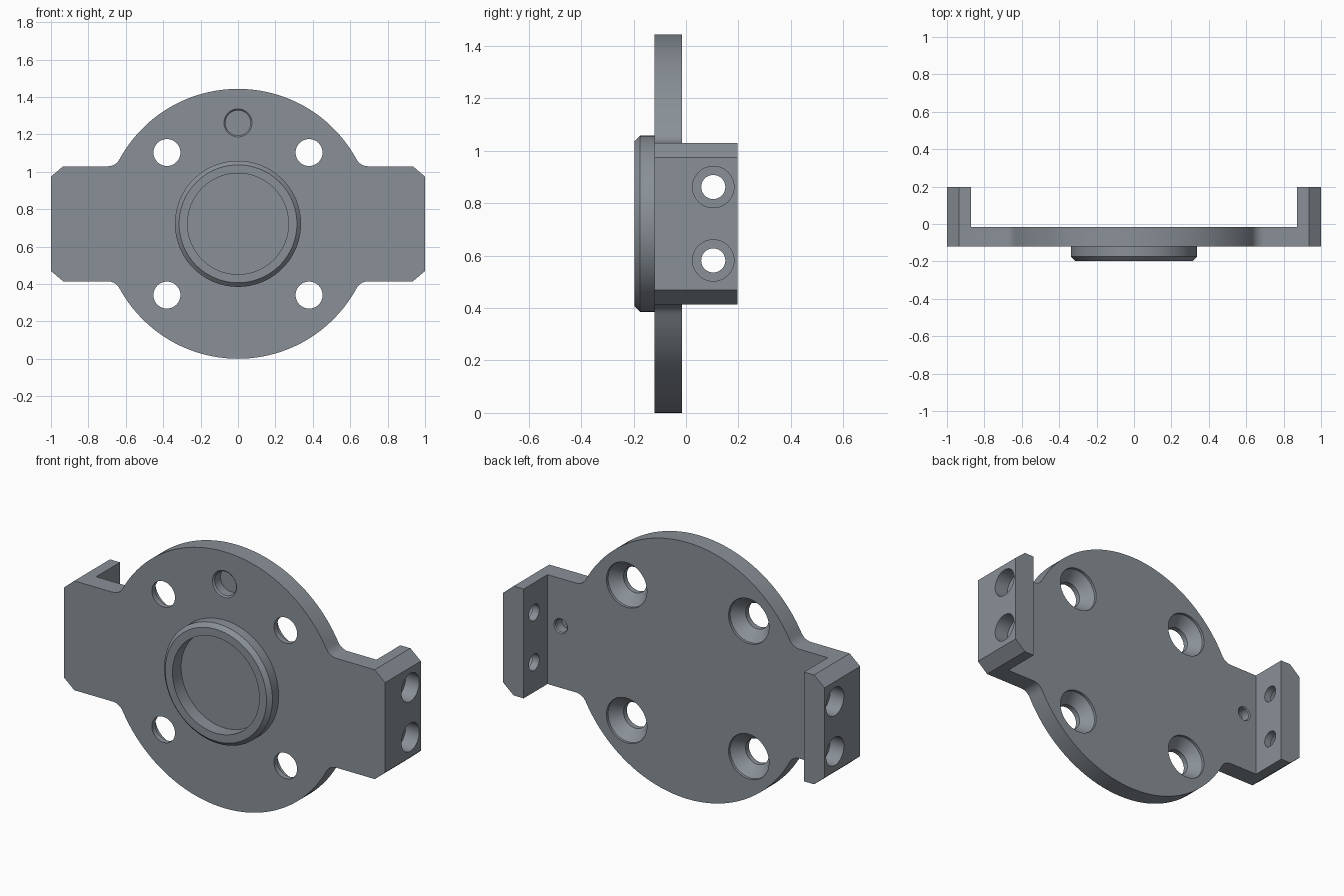
import bpy, bmesh
from math import sin, cos, pi, atan2, sqrt
from mathutils import Vector

if "Cube" in bpy.data.objects:
    bpy.data.objects.remove(bpy.data.objects["Cube"])

CZ, R = 0.7215, 0.7215            # disc centre height and radius
FRONT, BACK, TIP = -0.12, -0.015, 0.197
ARM, FIL = 0.3075, 0.07           # arm half height, fillet radius


def finish(bm, name):
    bmesh.ops.recalc_face_normals(bm, faces=bm.faces)
    me = bpy.data.meshes.new(name)
    bm.to_mesh(me)
    bm.free()
    ob = bpy.data.objects.new(name, me)
    bpy.context.collection.objects.link(ob)
    return ob


def lathe(name, profile, origin, axis, ring=False, n=64):
    """Revolve (radius, height) points around axis; ring closes the section."""
    bm = bmesh.new()
    q = Vector(axis).to_track_quat('Z', 'Y')
    loops = [[bm.verts.new(Vector(origin) + q @ Vector((r * cos(2 * pi * i / n), r * sin(2 * pi * i / n), h)))
              for i in range(n)] for r, h in profile]
    pairs = list(zip(loops, loops[1:]))
    if ring:
        pairs.append((loops[-1], loops[0]))
    else:
        bm.faces.new(loops[0])
        bm.faces.new(loops[-1])
    for a, b in pairs:
        for i in range(n):
            j = (i + 1) % n
            bm.faces.new((a[i], a[j], b[j], b[i]))
    return finish(bm, name)


def boolean(target, tool, op):
    m = target.modifiers.new(op, 'BOOLEAN')
    m.operation, m.object, m.solver = op, tool, 'EXACT'
    bpy.context.view_layer.objects.active = target
    bpy.ops.object.modifier_apply(modifier=m.name)
    bpy.data.objects.remove(tool)


def arc(cx, cz, r, a0, a1, n):
    return [(cx + r * cos(a0 + (a1 - a0) * i / n), cz + r * sin(a0 + (a1 - a0) * i / n)) for i in range(n + 1)]


# Outline quadrant (arm end, chamfer, fillet, disc arc), then mirrored twice
fz = ARM + FIL
fx = sqrt((R + FIL) ** 2 - fz ** 2)
join = atan2(fz, fx)
quad = [(1.0, ARM - 0.055), (0.935, ARM)]
quad += arc(fx, fz, FIL, 1.5 * pi, join + pi, 8)
quad += arc(0, 0, R, join, pi / 2, 24)[1:]
half = quad + [(-x, z) for x, z in reversed(quad[:-1])]
outline = half + [(x, -z) for x, z in reversed(half)]

# Plate with end flanges: extruded outline with the middle cut away behind
bm = bmesh.new()
face = bm.faces.new([bm.verts.new((x, FRONT, CZ + z)) for x, z in outline])
ext = bmesh.ops.extrude_face_region(bm, geom=[face])
bmesh.ops.translate(bm, vec=(0, TIP - FRONT, 0),
                    verts=[v for v in ext['geom'] if isinstance(v, bmesh.types.BMVert)])
body = finish(bm, "mounting_plate")
bm = bmesh.new()
bmesh.ops.create_cube(bm, size=1)
bmesh.ops.scale(bm, vec=(1.745, 1, 2), verts=bm.verts)
bmesh.ops.translate(bm, vec=(0, BACK + 0.5, CZ), verts=bm.verts)
boolean(body, finish(bm, "flange_gap_cutter"), 'DIFFERENCE')

# Raised locating ring on the front
ring = lathe("locating_ring", [(0.27, -0.04), (0.337, -0.04), (0.337, 0.055), (0.315, 0.077), (0.27, 0.077)],
             (0, FRONT, CZ), (0, -1, 0), ring=True, n=96)
boolean(body, ring, 'UNION')

# Cutters: four countersunk holes, dimples, and counterbored flange holes
cutters = []
for sx in (-1, 1):
    for sz in (-1, 1):
        cutters.append(lathe("countersink_cutter",
                             [(0.126, 0.02), (0.126, -0.015), (0.072, -0.075), (0.072, -0.15)],
                             (sx * 0.38, BACK, CZ + sz * 0.381), (0, 1, 0)))
        cutters.append(lathe("flange_hole_cutter",
                             [(0.079, 0.03), (0.079, -0.085), (0.046, -0.085), (0.046, -0.16)],
                             (sx, 0.104, CZ + sz * 0.14), (sx, 0, 0), n=48))
    cutters.append(lathe("back_dimple_cutter",
                         [(0.042, 0.02), (0.042, 0), (0.036, -0.006), (0.036, -0.06)],
                         (sx * 0.79, BACK, CZ + 0.04), (0, 1, 0), n=40))
cutters.append(lathe("front_dimple_cutter",
                     [(0.075, 0.02), (0.075, 0), (0.067, -0.008), (0.067, -0.06)],
                     (0, FRONT, 1.261), (0, -1, 0), n=48))
for c in cutters:
    boolean(body, c, 'DIFFERENCE')

# Dark blue-grey metal
mat = bpy.data.materials.new("dark_metal")
mat.diffuse_color = (0.25, 0.28, 0.31, 1)
mat.use_nodes = True
mat.node_tree.nodes["Principled BSDF"].inputs["Base Color"].default_value = mat.diffuse_color
body.data.materials.clear()
body.data.materials.append(mat)

body.select_set(True)
bpy.context.view_layer.objects.active = body
bpy.ops.object.shade_smooth_by_angle(angle=0.45)
